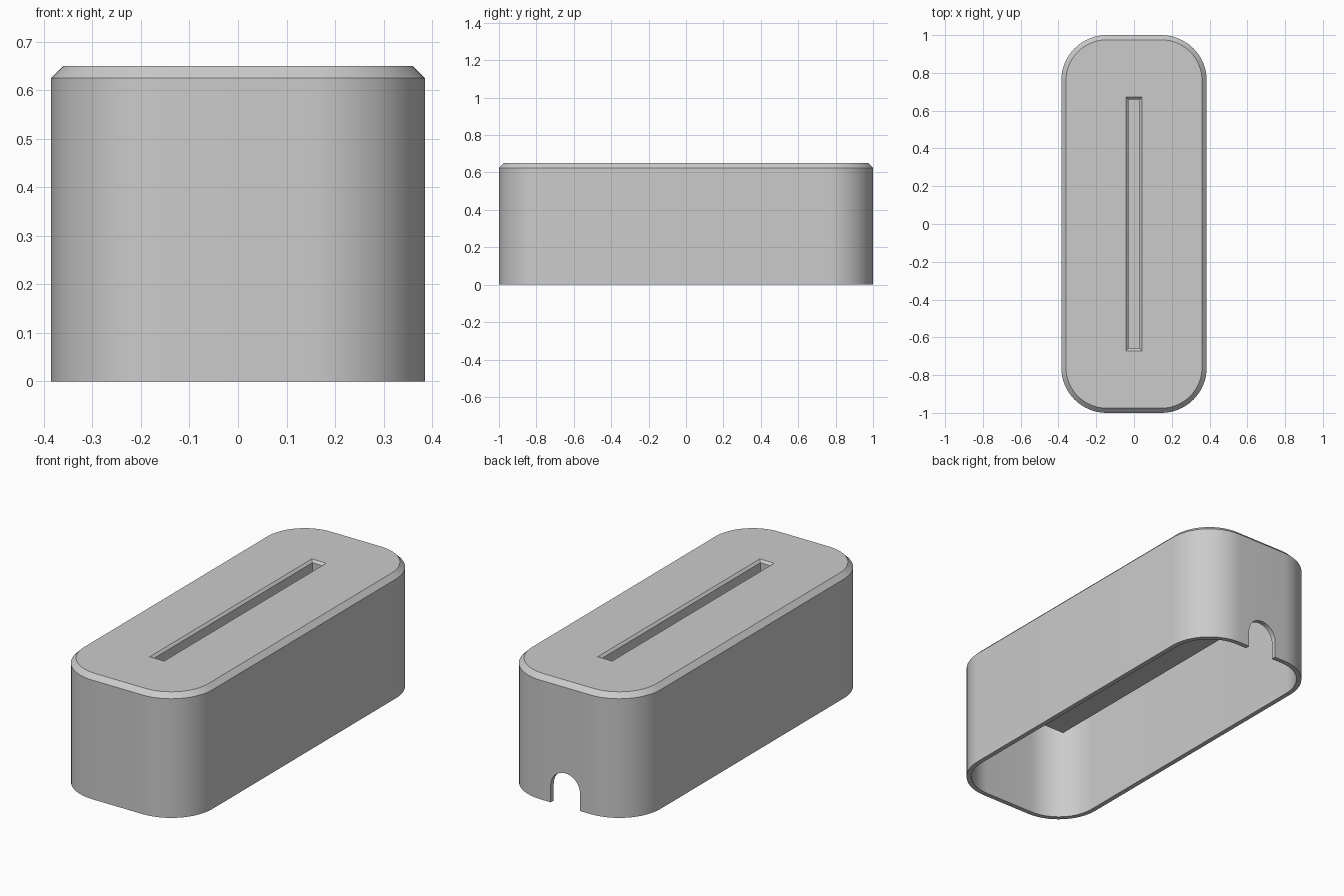
import bpy, bmesh, math

if "Cube" in bpy.data.objects:
    bpy.data.objects.remove(bpy.data.objects["Cube"], do_unlink=True)

HALF_X, HALF_Y, HEIGHT = 0.385, 1.0, 0.65
RADIUS, WALL, CHAMFER = 0.24, 0.025, 0.025
SLOT_X, SLOT_Y, SLOT_FLOOR = 0.03, 0.66, 0.34

grey = bpy.data.materials.new("plain_grey")
grey.use_nodes = True
grey.diffuse_color = (0.6, 0.6, 0.6, 1)
grey.node_tree.nodes["Principled BSDF"].inputs["Base Color"].default_value = (0.6, 0.6, 0.6, 1)


def rounded_rect(hx, hy, r, z, steps=16):
    """Outline of a rectangle, with rounded corners when r > 0."""
    if r <= 0:
        return [(hx, hy, z), (-hx, hy, z), (-hx, -hy, z), (hx, -hy, z)]
    pts = []
    for k, (sx, sy) in enumerate([(1, 1), (-1, 1), (-1, -1), (1, -1)]):
        for i in range(steps + 1):
            a = math.pi / 2 * (k + i / steps)
            pts.append((sx * (hx - r) + r * math.cos(a), sy * (hy - r) + r * math.sin(a), z))
    return pts


def loft(name, loops):
    """Closed solid skinned through a list of matching outlines."""
    bm = bmesh.new()
    rings = [[bm.verts.new(p) for p in loop] for loop in loops]
    n = len(rings[0])
    for a, b in zip(rings, rings[1:]):
        for i in range(n):
            j = (i + 1) % n
            bm.faces.new((a[i], a[j], b[j], b[i]))
    bm.faces.new(rings[0])
    bm.faces.new(rings[-1])
    bmesh.ops.recalc_face_normals(bm, faces=bm.faces)
    mesh = bpy.data.meshes.new(name)
    bm.to_mesh(mesh)
    bm.free()
    mesh.materials.append(grey)
    obj = bpy.data.objects.new(name, mesh)
    bpy.context.collection.objects.link(obj)
    return obj


def combine(target, tool, operation):
    mod = target.modifiers.new(operation.lower(), "BOOLEAN")
    mod.operation, mod.object, mod.solver = operation, tool, "EXACT"
    tool.hide_render = True
    bpy.context.view_layer.objects.active = target
    bpy.ops.object.modifier_apply(modifier=mod.name)
    bpy.data.objects.remove(tool, do_unlink=True)


def ring(inset, z):
    return rounded_rect(HALF_X - inset, HALF_Y - inset, RADIUS - inset, z)


# Hollow housing, open underneath, with a chamfered top edge
housing = loft("housing", [
    ring(WALL, HEIGHT - WALL), ring(WALL, 0), ring(0, 0),
    ring(0, HEIGHT - CHAMFER), ring(CHAMFER, HEIGHT)])

# Slot holder hanging under the top
holder = loft("slot_holder", [
    rounded_rect(0.11, 0.685, 0, SLOT_FLOOR - WALL),
    rounded_rect(0.11, 0.685, 0, HEIGHT - 0.01)])
combine(housing, holder, "UNION")

# Slot with a small chamfer around its mouth
lip = 0.012
slot = loft("slot_cutter", [
    rounded_rect(SLOT_X, SLOT_Y, 0, SLOT_FLOOR),
    rounded_rect(SLOT_X, SLOT_Y, 0, HEIGHT - lip),
    rounded_rect(SLOT_X + lip, SLOT_Y + lip, 0, HEIGHT),
    rounded_rect(SLOT_X + lip, SLOT_Y + lip, 0, HEIGHT + 0.1)])
combine(housing, slot, "DIFFERENCE")

# Arched cable opening in the back wall
half, spring, steps = 0.085, 0.09, 24
arch = [(half, -0.1), *[(half * math.cos(math.pi * i / steps), spring + half * math.sin(math.pi * i / steps))
                        for i in range(steps + 1)], (-half, -0.1)]
cable = loft("cable_cutter", [[(x, y, z) for x, z in arch] for y in (0.85, 1.1)])
combine(housing, cable, "DIFFERENCE")

# Smooth corners, sharp edges
bpy.ops.object.select_all(action="DESELECT")
housing.select_set(True)
bpy.context.view_layer.objects.active = housing
bpy.ops.object.shade_smooth_by_angle(angle=math.radians(30))
